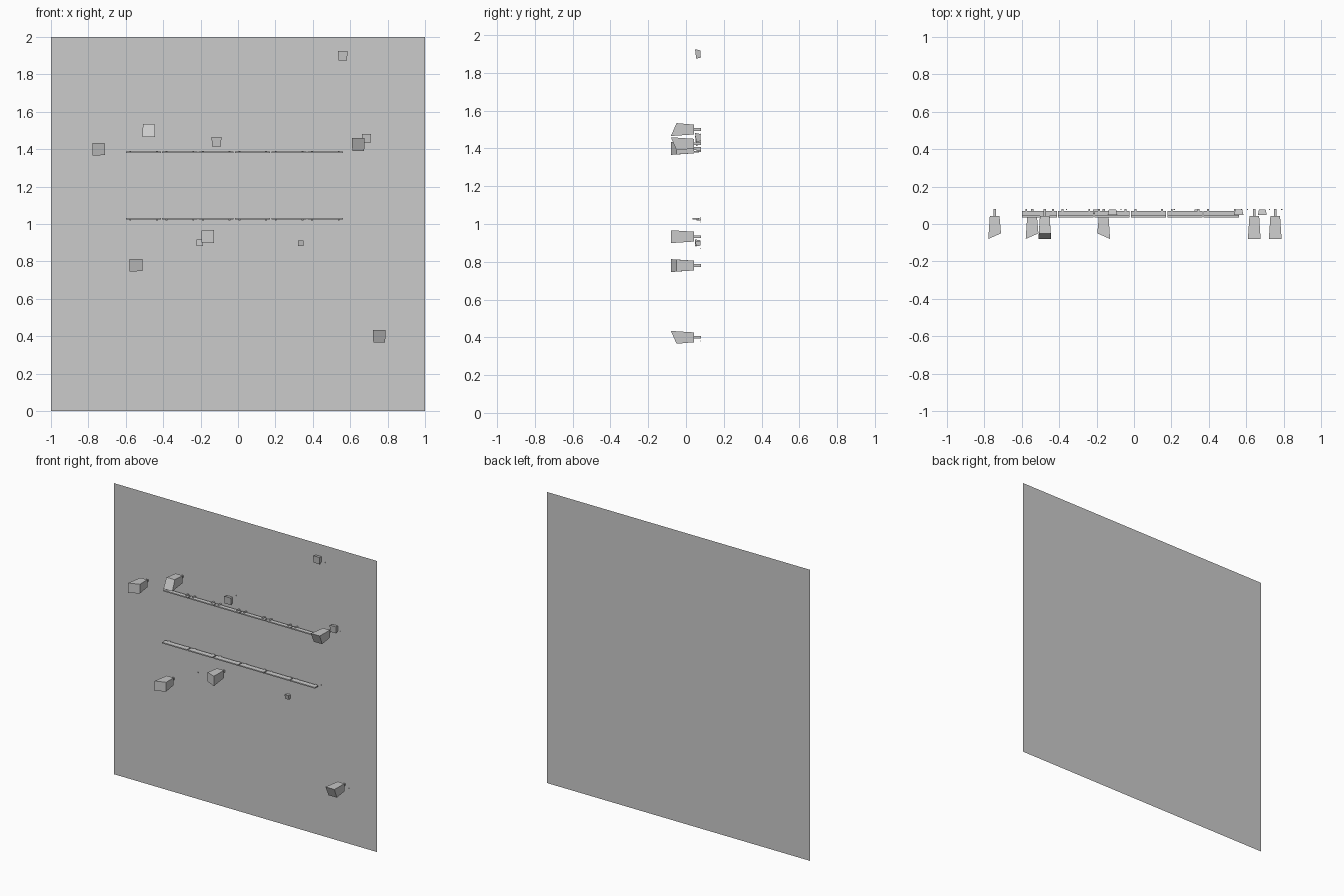
import bpy, bmesh, math

if "Cube" in bpy.data.objects:
    bpy.data.objects.remove(bpy.data.objects["Cube"])

def make(name, verts, faces):
    me = bpy.data.meshes.new(name)
    me.from_pydata(verts, [], faces)
    bm = bmesh.new(); bm.from_mesh(me)
    bmesh.ops.recalc_face_normals(bm, faces=bm.faces)
    bm.to_mesh(me); bm.free()
    ob = bpy.data.objects.new(name, me)
    bpy.context.collection.objects.link(ob)
    return ob

BOX = [(0,1,2,3), (7,6,5,4), (0,4,5,1), (1,5,6,2), (2,6,7,3), (3,7,4,0)]

def box(name, x, y, z):
    return make(name, [(a, b, c) for b in y for a, c in
                ((x[0], z[0]), (x[1], z[0]), (x[1], z[1]), (x[0], z[1]))], BOX)

# flat backing wall
wall = make("wall_panel", [(-1,.08,0), (1,.08,0), (1,.08,2), (-1,.08,2)], [(0,1,2,3)])

# tapered block whose front slopes; roll turns the long side (0 = top)
def hold(name, x, z, roll, back, front, wb, wf, slope):
    v = [(-wb,back,-wb), (wb,back,-wb), (wb,back,wb), (-wb,back,wb),
         (-wf*.93,front+slope,-wf), (wf*.93,front+slope,-wf), (wf,front,wf), (-wf,front,wf)]
    ob = make(name, v, BOX)
    ob.location = (x, 0, z)
    ob.rotation_euler = (0, math.radians(roll), 0)

# large step blocks with mounting pegs
for i, (x, z, roll) in enumerate([(-.745,1.4,-90), (-.477,1.5,180), (.643,1.425,0),
                                  (-.162,.933,90), (-.545,.78,-90), (.755,.4,0)]):
    hold(f"large_hold_{i}", x, z, roll, .042, -.08, .026, .034, .03)
    box(f"large_hold_peg_{i}", (x-.007, x+.007), (.042, .08), (z-.007, z+.007))

# small finger holds
for i, (x, z, roll, w) in enumerate([(.56,1.9,0,.025), (.686,1.458,0,.024), (-.115,1.44,0,.026),
                                     (-.205,.9,90,.018), (.335,.897,0,.015)]):
    hold(f"small_hold_{i}", x, z, roll, .078, .048, w*.75, w, .006)

# segmented ledges with mounting pegs near each end
for row, z, y0 in (("upper", 1.383, .042), ("lower", 1.027, .034)):
    for i in range(6):
        x = -.6 + i*.1945
        box(f"{row}_ledge_{i}", (x, x+.188), (y0, .07), (z-.004, z+.004))
        for j, px in enumerate((x+.024, x+.166)):
            s = 1 if row == "upper" else -1
            box(f"{row}_ledge_peg_{i}_{j}", (px-.005, px+.005), (.055, .08),
                (z+s*.003-.005, z+s*.003+.005))

# loose screw heads on the wall
for i, (x, z) in enumerate([(.607,1.885), (-.07,1.477), (.575,1.035), (.215,1.01),
                            (.725,1.44), (.79,.38), (-.36,.87)]):
    box(f"screw_head_{i}", (x-.003, x+.003), (.076, .08), (z-.003, z+.003))
